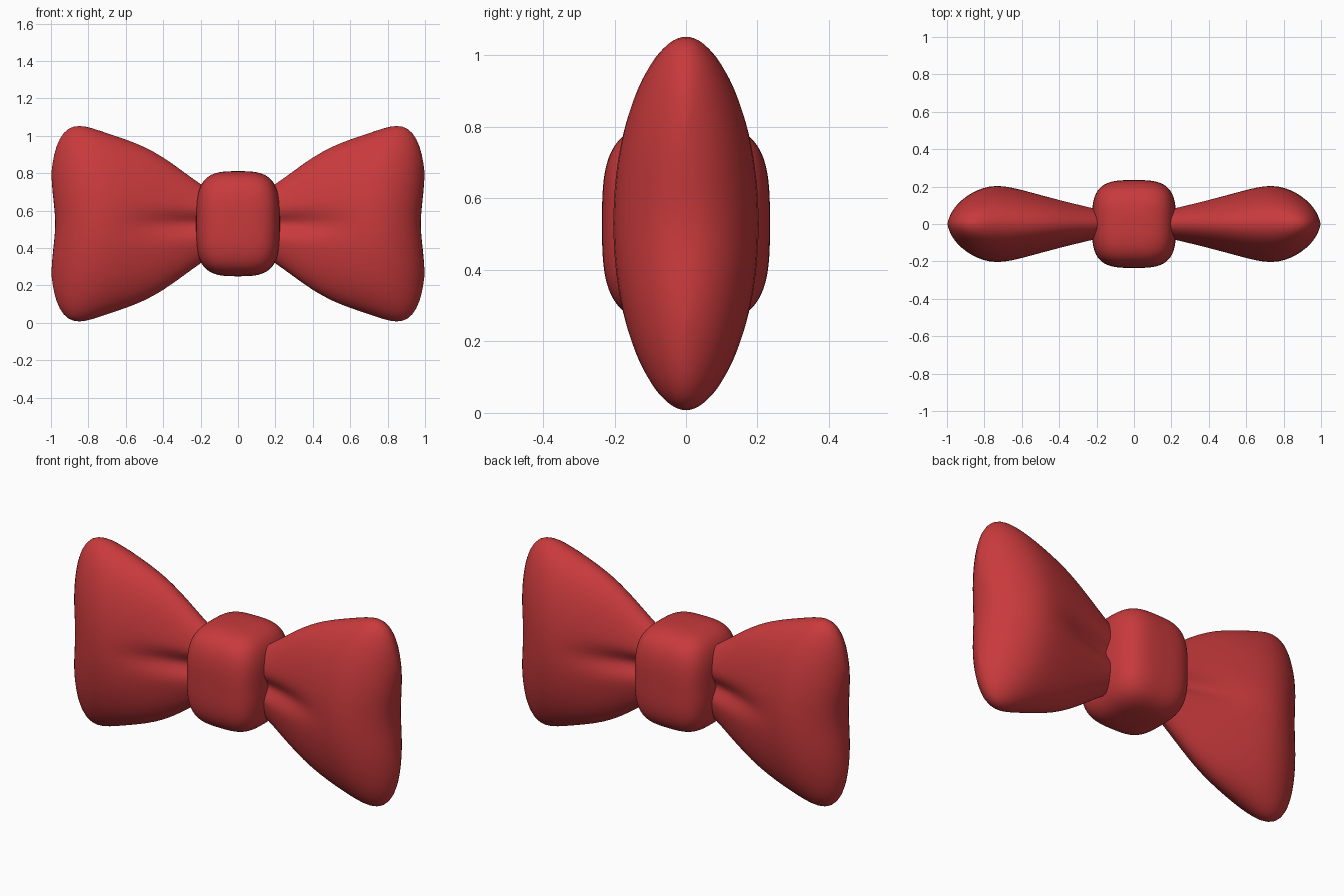
import bpy, bmesh, math

if "Cube" in bpy.data.objects:
    bpy.data.objects.remove(bpy.data.objects["Cube"], do_unlink=True)

MID = 0.53    # height of the bow's centre line
SEGMENTS = 48

red = bpy.data.materials.new("bow red")
red.use_nodes = True
colour = (0.58, 0.042, 0.045, 1)
red.diffuse_color = colour
red.node_tree.nodes["Principled BSDF"].inputs["Base Color"].default_value = colour


def finish(bm, name, levels):
    """Turn a bmesh into a smooth red object."""
    bmesh.ops.recalc_face_normals(bm, faces=bm.faces)
    mesh = bpy.data.meshes.new(name)
    bm.to_mesh(mesh)
    bm.free()
    mesh.materials.append(red)
    mesh.shade_smooth()
    obj = bpy.data.objects.new(name, mesh)
    bpy.context.collection.objects.link(obj)
    if levels:
        sub = obj.modifiers.new("smooth", "SUBSURF")
        sub.levels = sub.render_levels = levels
    return obj


# Loop cross-sections from knot to outer end: x, half height, half depth
SECTIONS = [
    (0.10, 0.15, 0.075), (0.20, 0.21, 0.09), (0.30, 0.285, 0.112),
    (0.40, 0.357, 0.136), (0.50, 0.413, 0.162), (0.60, 0.452, 0.187),
    (0.70, 0.485, 0.206), (0.78, 0.513, 0.203), (0.85, 0.529, 0.182),
    (0.91, 0.514, 0.15), (0.955, 0.46, 0.113), (0.985, 0.375, 0.07),
    (1.0, 0.27, 0.03),
]


def loop(name, side):
    bm = bmesh.new()
    rings = []
    for x, height, depth in SECTIONS:
        pinch = 0.55 * max(0, min(1, (0.62 - x) / 0.4))   # crease by the knot
        dent = 0.022 * max(0, (x - 0.7) / 0.3)            # hollow outer edge
        ring = []
        for i in range(SEGMENTS):
            a = math.tau * i / SEGMENTS
            z = height * math.sin(a)
            y = depth * math.cos(a) * (1 - pinch * math.exp(-(z / 0.045) ** 2))
            inset = dent * math.exp(-(z / 0.17) ** 2)
            ring.append(bm.verts.new((side * (x - inset), y, MID + z)))
        rings.append(ring)
    for a, b in zip(rings, rings[1:]):
        for i in range(SEGMENTS):
            j = (i + 1) % SEGMENTS
            bm.faces.new((a[i], a[j], b[j], b[i]))
    # Close the thin outer edge with strips joining front to back
    bm.faces.new(rings[0])
    end, half = rings[-1], SEGMENTS // 2
    for i in range(-half // 2, half // 2):
        a, b = end[i], end[i + 1]
        c, d = end[(half - i - 1) % SEGMENTS], end[(half - i) % SEGMENTS]
        bm.faces.new(list(dict.fromkeys((a, b, c, d))))
    return finish(bm, name, 1)


loop("left_loop", 1)
loop("right_loop", -1)

# Knot: a cube rounded into a soft cushion
bm = bmesh.new()
bmesh.ops.create_cube(bm, size=2)
bmesh.ops.subdivide_edges(bm, edges=bm.edges[:], cuts=13, use_grid_fill=True)
POWER = 3.4
for v in bm.verts:
    r = sum(abs(c) ** POWER for c in v.co) ** (1 / POWER)
    x, y, z = v.co / r
    v.co = (x * 0.225, y * 0.235, MID + z * 0.281)
finish(bm, "knot", 1)
